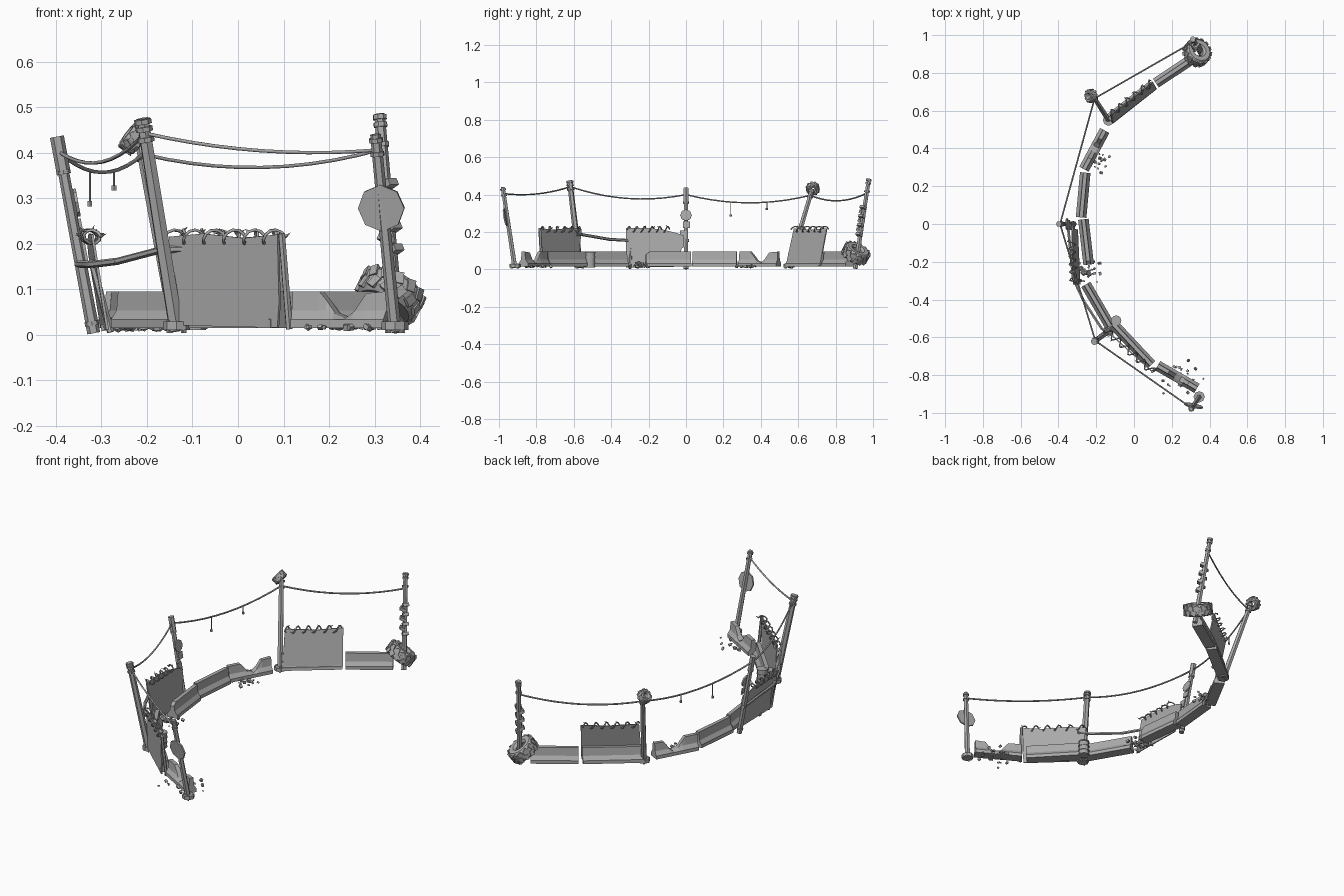
import bpy, bmesh, math, random
from mathutils import Vector as V, Matrix

random.seed(4)
cube = bpy.data.objects.get("Cube")
if cube:
    bpy.data.objects.remove(cube)

grey = bpy.data.materials.new("weathered_grey")
grey.use_nodes = True
grey.diffuse_color = (0.4, 0.4, 0.4, 1)
grey.node_tree.nodes["Principled BSDF"].inputs["Base Color"].default_value = (0.4, 0.4, 0.4, 1)
UP = V((0, 0, 1))


def finish(name, bm):
    bmesh.ops.recalc_face_normals(bm, faces=bm.faces)
    mesh = bpy.data.meshes.new(name)
    bm.to_mesh(mesh)
    bm.free()
    mesh.materials.append(grey)
    ob = bpy.data.objects.new(name, mesh)
    bpy.context.collection.objects.link(ob)


def add_rod(bm, a, b, r, r2=None, sides=8):
    d = b - a
    m = Matrix.Translation((a + b) / 2) @ d.to_track_quat('Z', 'Y').to_matrix().to_4x4()
    bmesh.ops.create_cone(bm, cap_ends=True, segments=sides, radius1=r,
                          radius2=r if r2 is None else r2, depth=d.length, matrix=m)


def add_box(bm, centre, size, rot):
    m = Matrix.Translation(centre) @ rot @ Matrix.Diagonal((*size, 1))
    bmesh.ops.create_cube(bm, size=1, matrix=m)


def random_turn():
    return Matrix.Rotation(random.uniform(0, 6), 4, V((random.random(), random.random(), 1)))


def wire(name, points, r):
    cu = bpy.data.curves.new(name, 'CURVE')
    cu.dimensions = '3D'
    cu.bevel_depth = r
    cu.bevel_resolution = 1
    cu.use_fill_caps = True
    sp = cu.splines.new('POLY')
    sp.points.add(len(points) - 1)
    for p, co in zip(sp.points, points):
        p.co = (*co, 1)
    cu.materials.append(grey)
    bpy.context.collection.objects.link(bpy.data.objects.new(name, cu))


# Concrete road barriers; heights along the length give the broken gaps
HALF = [(0.028, 0), (0.028, 0.018), (0.014, 0.038), (0.010, 0.08)]
PROFILE = HALF + [(-w, h) for w, h in reversed(HALF)]


def barrier(name, a, b, stations=((0, 1), (1, 1))):
    a, b = V((*a, 0.015)), V((*b, 0.015))
    side = (b - a).cross(UP).normalized()
    bm = bmesh.new()
    rings = []
    for t, top in stations:
        c = a.lerp(b, t)
        rings.append([bm.verts.new(c + side * w + UP * min(h, top * 0.08)) for w, h in PROFILE])
    n = len(PROFILE)
    for r, s in zip(rings, rings[1:]):
        for i in range(n):
            bm.faces.new((r[i], r[(i + 1) % n], s[(i + 1) % n], s[i]))
    bm.faces.new(rings[0])
    bm.faces.new(rings[-1])
    finish(name, bm)


BROKEN = ((0, 1), (0.28, 1), (0.36, 0.75), (0.45, 0.4), (0.58, 0.25), (0.66, 0.45), (0.78, 0.95), (1, 1))
barrier("barrier_back_end", (0.116, 0.746), (0.31, 0.875))
barrier("barrier_back", (-0.13, 0.555), (0.10, 0.735))
barrier("barrier_back_broken", (-0.265, 0.29), (-0.155, 0.495), BROKEN)
barrier("barrier_middle_back", (-0.28, 0.035), (-0.258, 0.272))
barrier("barrier_middle_front", (-0.268, 0.025), (-0.24, -0.215), ((0, 1), (0.92, 1), (1, 0.8)))
barrier("barrier_front_corner", (-0.255, -0.32), (-0.127, -0.54))
barrier("barrier_front", (-0.11, -0.53), (0.092, -0.745))
barrier("barrier_front_broken", (0.125, -0.75), (0.333, -0.87), BROKEN)

# Rubble beside the broken barriers
for label, x, y, spread, count in (("back", -0.19, 0.32, 0.03, 18), ("middle", -0.23, -0.25, 0.035, 18),
                                   ("front", 0.25, -0.8, 0.04, 26)):
    bm = bmesh.new()
    for _ in range(count):
        s = random.uniform(0.006, 0.014)
        pos = V((random.gauss(x, spread), random.gauss(y, spread), 0.016))
        add_box(bm, pos, (s, s * 1.2, s * 0.8), random_turn())
    finish("rubble_" + label, bm)
bm = bmesh.new()
for x, y, s in ((-0.265, -0.255, 0.035), (-0.28, -0.235, 0.025), (-0.235, -0.265, 0.022)):
    bmesh.ops.create_icosphere(bm, subdivisions=1, radius=s * 0.6,
                               matrix=Matrix.Translation((x, y, 0.024)) @ random_turn())
finish("broken_chunks", bm)


# Leaning posts with collars and a bolted foot plate
def post(name, base, top, r, foot=0.03, collars=(0.9, 0.97)):
    base, top = V(base), V(top)
    bm = bmesh.new()
    add_rod(bm, base, top, r * 1.1, r * 0.9, 6)
    for t in collars:
        add_rod(bm, base.lerp(top, t - 0.011), base.lerp(top, t + 0.011), r * 1.2)
    if foot:
        add_rod(bm, V((base.x, base.y, 0.01)), V((base.x, base.y, 0.029)), foot)
        for i in range(4):
            a = i * math.pi / 2 + 0.6
            p = V((base.x + foot * 0.75 * math.cos(a), base.y + foot * 0.75 * math.sin(a), 0.004))
            add_rod(bm, p, p + UP * 0.028, 0.004, sides=6)
    finish(name, bm)
    return base, top


front_end = post("post_front_end", (0.345, -0.915, 0.01), (0.302, -0.98, 0.44), 0.013)
front = post("post_front", (-0.135, -0.567, 0.01), (-0.21, -0.622, 0.475), 0.016, collars=(0.9, 0.95, 0.985))
middle = post("post_middle", (-0.317, 0, 0.003), (-0.398, 0, 0.435), 0.013, 0, (0.05, 0.82))
back = post("post_back", (-0.135, 0.55, 0.01), (-0.215, 0.675, 0.43), 0.014)
back_end = post("post_back_end", (0.352, 0.905, 0.005), (0.311, 0.978, 0.485), 0.013, 0, (0.86, 0.95, 0.985))
bm = bmesh.new()
add_rod(bm, middle[0].lerp(middle[1], 0.82), middle[1], 0.0155, sides=6)
finish("post_middle_cap", bm)

# Sagging cables strung from post to post
ATTACH = [front_end[0].lerp(front_end[1], 0.92), front[0].lerp(front[1], 0.93),
          middle[0].lerp(middle[1], 0.92), back[0].lerp(back[1], 0.92), back_end[0].lerp(back_end[1], 0.84)]
for i, sag in enumerate((0.02, 0.042, 0.042, 0.035)):
    a, b = ATTACH[i], ATTACH[i + 1]
    wire("cable_%d" % (i + 1),
         [a.lerp(b, k / 10) - UP * sag * 4 * k / 10 * (1 - k / 10) for k in range(11)], 0.0042)
bm = bmesh.new()
for t, low in ((0.36, 0.285), (0.65, 0.32)):
    p = ATTACH[2].lerp(ATTACH[3], t)
    end = V((p.x, p.y, low))
    add_rod(bm, V((p.x, p.y, 0.362)), end, 0.0025, sides=6)
    add_rod(bm, end - UP * 0.003, end + UP * 0.008, 0.006, sides=6)
finish("cable_hangers", bm)


# Sheet panels: outline as (distance along, height), with a lean and a coil of barbed wire
def panel(name, a, b, outline, lean=(0, 0), coil=(0, 1)):
    a, b = V((*a, 0)), V((*b, 0))
    u = (b - a).normalized()
    side = u.cross(UP)
    tilt = UP + V((*lean, 0))
    bm = bmesh.new()
    f = bm.faces.new([bm.verts.new(a + u * s + tilt * z - side * 0.003) for s, z in outline])
    ext = bmesh.ops.extrude_face_region(bm, geom=[f])
    bmesh.ops.translate(bm, vec=side * 0.006, verts=[v for v in ext["geom"] if isinstance(v, bmesh.types.BMVert)])
    finish(name, bm)
    length = (b - a).length
    path = []
    barbs = bmesh.new()
    for k in range(49):
        t = k / 48
        ang = t * math.pi * 11
        s = length * (coil[0] + (coil[1] - coil[0]) * t)
        p = a + u * s + tilt * (0.215 + 0.015 * math.sin(ang)) + side * 0.018 * math.cos(ang)
        path.append(p)
        if k % 3 == 0:
            d = V((random.uniform(-1, 1), random.uniform(-1, 1), random.uniform(0, 0.6))).normalized()
            add_rod(barbs, p, p + d * 0.016, 0.004, 0, 4)
    wire(name + "_coil", path, 0.0035)
    finish(name + "_barbs", barbs)


panel("panel_front", (-0.15, -0.56), (0.092, -0.777),
      ((0.03, 0.02), (0.32, 0.015), (0.325, 0.07), (0.32, 0.22), (0.22, 0.212), (0.1, 0.222), (0, 0.215)))
panel("panel_back", (-0.11, 0.532), (0.127, 0.717),
      ((0, 0.015), (0.295, 0.02), (0.3, 0.22), (0.17, 0.212), (0.015, 0.22)), (-0.13, 0.17), (0.04, 0.97))
panel("panel_middle", (-0.285, -0.32), (-0.298, -0.01),
      ((0, 0.01), (0.29, 0.015), (0.295, 0.11), (0.31, 0.12), (0.31, 0.18), (0.27, 0.195), (0.2, 0.212),
       (0.12, 0.222), (0, 0.22)), (-0.16, 0), (0.02, 0.75))

# Upright at the free end of the front panel
bm = bmesh.new()
add_rod(bm, V((0.113, -0.77, 0.012)), V((0.096, -0.782, 0.222)), 0.008, sides=6)
finish("front_panel_upright", bm)

# Bent hand rail between the middle and front posts
bm = bmesh.new()
RAIL = [V((-0.352, 0.015, 0.155)), V((-0.322, -0.29, 0.154)), V((-0.265, -0.41, 0.161)),
        V((-0.17, -0.555, 0.186)), V((-0.115, -0.585, 0.188))]
for a, b in zip(RAIL, RAIL[1:]):
    add_rod(bm, a, b, 0.008, sides=6)
add_rod(bm, V((-0.28, -0.3, 0.005)), RAIL[1] + UP * 0.01, 0.008, sides=6)
finish("hand_rail", bm)

# Signs bolted to posts
bm = bmesh.new()
c, n = V((0.315, -0.962, 0.278)), V((-0.2, -0.95, -0.18)).normalized()
add_rod(bm, c - n * 0.004, c + n * 0.004, 0.052)
finish("octagon_sign", bm)
bm = bmesh.new()
lean = Matrix.Rotation(-0.185, 4, 'Y')
c, n = V((-0.355, 0, 0.29)), V((1, 0, 0.185)).normalized()
add_rod(bm, c - n * 0.003, c + n * 0.004, 0.031)
add_box(bm, V((-0.346, 0.003, 0.238)), (0.007, 0.036, 0.034), lean)
add_box(bm, V((-0.337, -0.014, 0.185)), (0.007, 0.034, 0.045), lean)
finish("small_signs", bm)

# Scrap plates tied to the back end post
bm = bmesh.new()
for i in range(7):
    p = back_end[0].lerp(back_end[1], 0.38 + i * 0.05)
    a = -1.6 + 0.9 * (-1) ** i
    out = V((math.cos(a), math.sin(a), 0))
    add_box(bm, p + out * 0.012, (0.024, 0.03, 0.016),
            Matrix.Rotation(a, 4, 'Z') @ Matrix.Rotation(-0.5, 4, 'Y'))
finish("post_scrap", bm)


# Chunky tyres: lathed ring plus two staggered rows of shallow tread blocks
def tyre(name, centre, axis, r, half, lugs):
    m = Matrix.Translation(centre) @ V(axis).to_track_quat('Z', 'Y').to_matrix().to_4x4()
    ring = [(0.36, -0.6), (0.5, -1), (0.8, -1), (0.95, -0.6), (0.95, 0.6), (0.8, 1), (0.5, 1), (0.36, 0.6)]
    bm = bmesh.new()
    sides = 20
    loops = [[bm.verts.new((r * p * math.cos(k * math.tau / sides), r * p * math.sin(k * math.tau / sides), half * h))
              for p, h in ring] for k in range(sides)]
    for k in range(sides):
        s, e = loops[k], loops[(k + 1) % sides]
        for i in range(len(ring)):
            j = (i + 1) % len(ring)
            bm.faces.new((s[i], s[j], e[j], e[i]))
    for k in range(lugs * 2):
        sign = 1 if k % 2 else -1
        rot = Matrix.Rotation(k * math.pi / lugs, 4, 'Z')
        pos = rot @ V((r * 0.935, 0, sign * half * 0.45))
        add_box(bm, pos, (r * 0.1, r * 0.26, half * 0.85), rot @ Matrix.Rotation(sign * 0.35, 4, 'X'))
    bm.transform(m)
    finish(name, bm)


tyre("large_tyre", (0.334, 0.908, 0.087), (0.42, 0.42, 0.8), 0.076, 0.031, 14)
tyre("small_tyre", (-0.228, 0.678, 0.432), (0.78, 0.1, -0.6), 0.037, 0.019, 10)

# Small drum standing inside the front corner
bm = bmesh.new()
add_rod(bm, V((-0.095, -0.512, 0.01)), V((-0.095, -0.512, 0.092)), 0.025, sides=12)
for z in (0.012, 0.036, 0.062, 0.086):
    add_rod(bm, V((-0.095, -0.512, z)), V((-0.095, -0.512, z + 0.007)), 0.028, sides=12)
finish("drum", bm)
